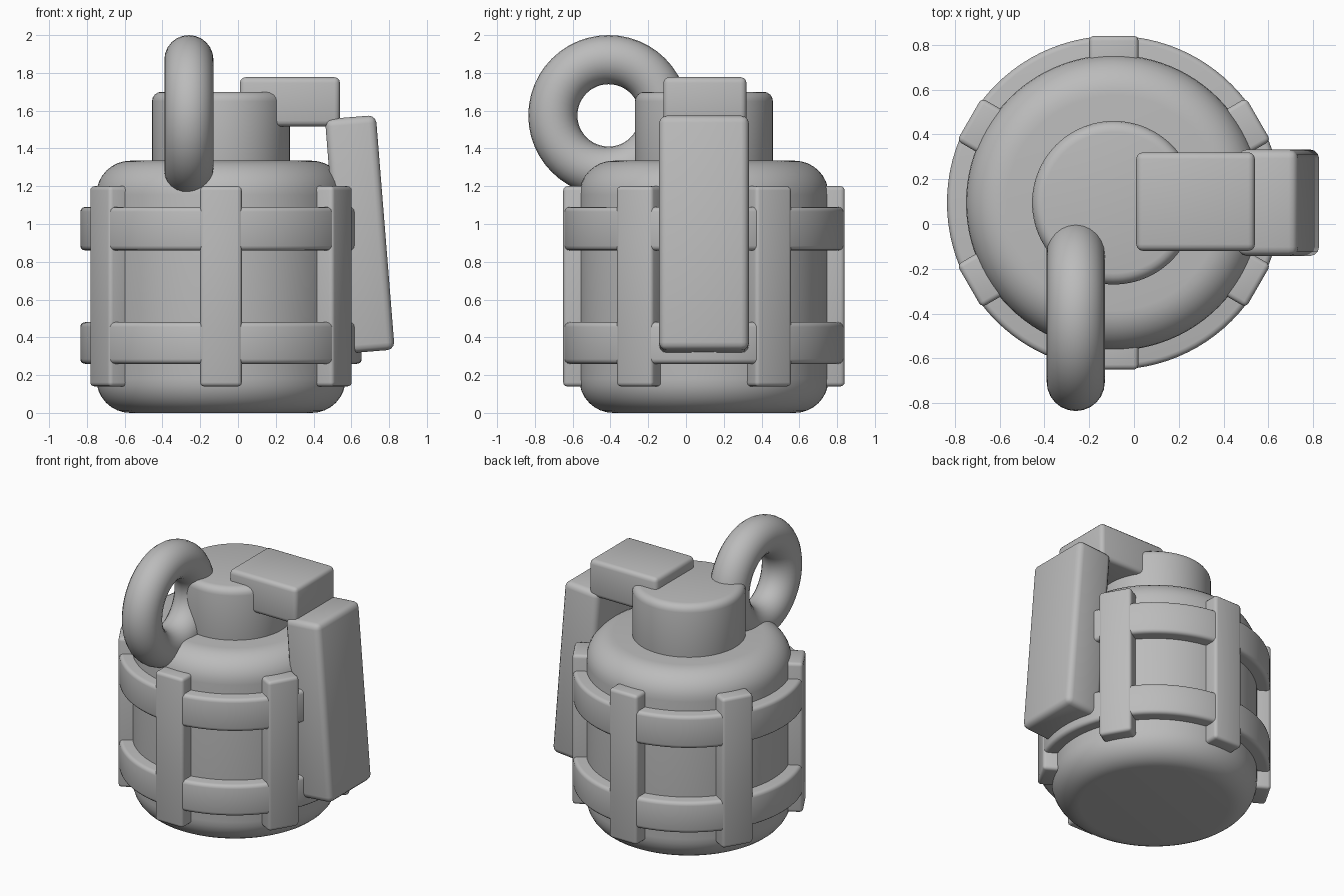
import bpy
from math import radians, cos, sin

if "Cube" in bpy.data.objects:
    bpy.data.objects.remove(bpy.data.objects["Cube"], do_unlink=True)

grey = bpy.data.materials.new("plain grey")
grey.use_nodes = True
grey.diffuse_color = (0.5, 0.5, 0.5, 1)
grey.node_tree.nodes["Principled BSDF"].inputs["Base Color"].default_value = (0.5, 0.5, 0.5, 1)

CX, CY = -0.09, 0.095   # vertical axis of the body
SHELL = 0.745           # outer radius of the cage


def finish(name, bevel=0.0, segments=3):
    """Name, colour, round and smooth the active object."""
    obj = bpy.context.object
    obj.name = name
    obj.data.materials.append(grey)
    bpy.ops.object.transform_apply(location=False, rotation=False, scale=True)
    if bevel:
        mod = obj.modifiers.new("rounding", "BEVEL")
        mod.width = bevel
        mod.segments = segments
        mod.limit_method = "ANGLE"
        mod.angle_limit = radians(40)
        bpy.ops.object.modifier_apply(modifier=mod.name)
    bpy.ops.object.shade_smooth_by_angle(angle=radians(35))
    return obj


def drum(name, radius, bottom, top, bevel, segments=3):
    bpy.ops.mesh.primitive_cylinder_add(
        vertices=96, radius=radius, depth=top - bottom,
        location=(CX, CY, (bottom + top) / 2))
    return finish(name, bevel, segments)


def block(name, size, location, rotation=(0, 0, 0), bevel=0.03):
    bpy.ops.mesh.primitive_cube_add(size=1, location=location, rotation=rotation)
    bpy.context.object.scale = size
    return finish(name, bevel)


# Body and neck
drum("body", 0.66, 0, 1.335, 0.18, 8)
drum("neck", 0.365, 1.25, 1.70, 0.05, 4)

# Cage: two hoops crossed by six upright bars
drum("lower_hoop", SHELL, 0.26, 0.48, 0.025)
drum("upper_hoop", SHELL, 0.86, 1.09, 0.025)
depth = 0.2
for i in range(6):
    a = radians(30 + 60 * i)
    r = SHELL - depth / 2
    block(f"cage_bar_{i + 1}", (depth, 0.22, 1.06),
          (CX + r * cos(a), CY + r * sin(a), 0.67), (0, 0, a), 0.022)

# Lever: arm over the neck and a slanted grip down the side
block("lever_arm", (0.53, 0.44, 0.26), (0.275, 0.1, 1.647), bevel=0.03)
block("lever_grip", (0.27, 0.475, 1.245), (0.645, CY, 0.945),
      (0, radians(-4.6), 0), 0.04)

# Pull ring
bpy.ops.mesh.primitive_torus_add(
    major_radius=0.295, minor_radius=0.13, major_segments=48, minor_segments=24,
    location=(-0.26, -0.41, 1.575), rotation=(0, radians(90), 0))
finish("pull_ring")
